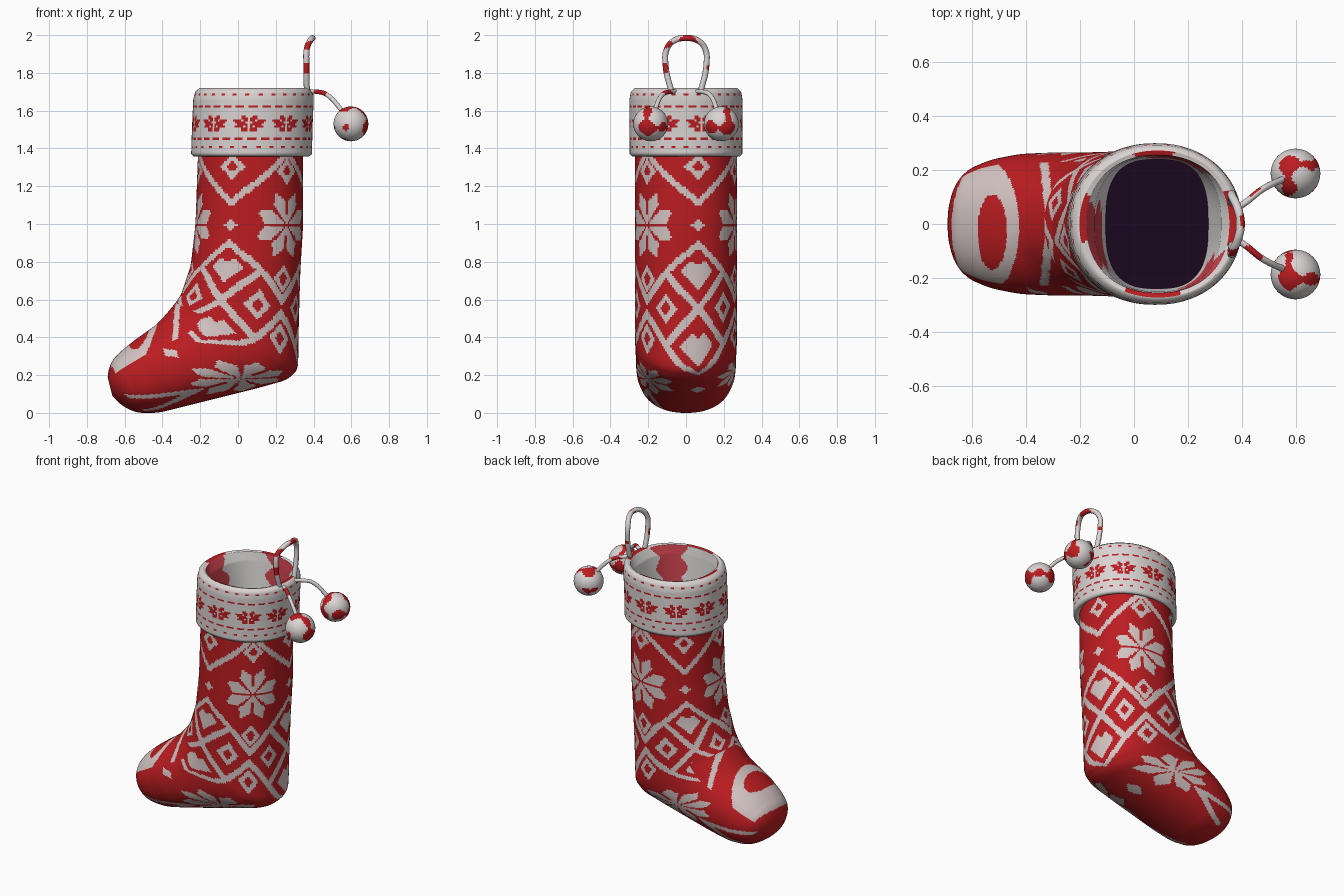
import bpy, bmesh, math
from math import sin, cos, pi, hypot, atan2
from mathutils import Vector

if "Cube" in bpy.data.objects:
    bpy.data.objects.remove(bpy.data.objects["Cube"])


def material(name, rgb):
    m = bpy.data.materials.new(name)
    m.use_nodes = True
    m.diffuse_color = (*rgb, 1)
    bsdf = m.node_tree.nodes["Principled BSDF"]
    bsdf.inputs["Base Color"].default_value = (*rgb, 1)
    bsdf.inputs["Roughness"].default_value = 0.8
    return m


RED, WOOL, CUFF, DARK, LINING, ROSE = range(6)
palette = [material("knit red", (0.50, 0.012, 0.015)),
           material("knit off white", (0.66, 0.56, 0.55)),
           material("cuff white", (0.70, 0.66, 0.65)),
           material("dark lining", (0.011, 0.002, 0.014)),
           material("lining white", (0.88, 0.84, 0.84)),
           material("rose red", (0.66, 0.06, 0.08))]
SEGMENTS = 180


def add_mesh(name, bm):
    mesh = bpy.data.meshes.new(name)
    bm.to_mesh(mesh)
    bm.free()
    obj = bpy.data.objects.new(name, mesh)
    bpy.context.collection.objects.link(obj)
    for m in palette:
        mesh.materials.append(m)


def resample(sections, step):
    """Linear rows (section position, values) about one step apart."""
    rows = []
    for i, (a, b) in enumerate(zip(sections, sections[1:])):
        gap = max(abs(p - q) for p, q in zip(a, b))
        n = max(1, round(gap / step))
        for k in range(n):
            rows.append((i + k / n, [p + (q - p) * k / n for p, q in zip(a, b)]))
    return rows + [(len(sections) - 1, list(sections[-1]))]


def loft(name, rows, point, paint, end_mat):
    """Skin rings of points; paint picks each face's material."""
    bm = bmesh.new()
    rings = [[bm.verts.new(point(2 * pi * s / SEGMENTS, vals)) for s in range(SEGMENTS)]
             for _, vals in rows]
    for r in range(len(rows) - 1):
        for s in range(SEGMENTS):
            n = (s + 1) % SEGMENTS
            f = bm.faces.new((rings[r][s], rings[r][n], rings[r + 1][n], rings[r + 1][s]))
            f.smooth = True
            f.material_index = paint(2 * pi * (s + 0.5) / SEGMENTS, rows[r],
                                     f.calc_center_median())
    end = bm.faces.new(rings[-1])
    end.material_index = end_mat
    bmesh.ops.recalc_face_normals(bm, faces=bm.faces)
    add_mesh(name, bm)


def spow(x, n):
    return math.copysign(abs(x) ** (2 / n), x)


# Knit motifs, each a test in flat pattern coordinates
def fold(a, count, axis, width):
    return abs(((a - axis) / (2 * pi) * count + 0.5) % 1 - 0.5) * width


def flake(x, y, size):
    r = hypot(x, y)
    off = abs(atan2(abs(y), abs(x)) % (pi / 4) - pi / 8) * r
    return off < min(r * 0.3, (size - r) * 0.75)


def ring(x, y, inner, outer):
    return inner < abs(x) + abs(y) < outer


def heart(x, y):
    x = abs(x)
    return x + abs(y) < 0.085 and y < 0.025 + x * 0.9


def patches(c, freq, level):
    return sin(freq * c.x) + sin(freq * c.y + 1) + sin(freq * c.z + 2) > level


# Stocking: front point, sole/back point, half width, pattern height
sections = [
    (-0.21, 1.42, 0.345, 1.42, 0.27, 1.42),
    (-0.225, 1.0, 0.345, 1.0, 0.27, 1.0),
    (-0.25, 0.78, 0.33, 0.75, 0.27, 0.75),
    (-0.30, 0.63, 0.322, 0.48, 0.27, 0.55),
    (-0.34, 0.57, 0.318, 0.23, 0.27, 0.38),
    (-0.40, 0.50, 0.26, 0.175, 0.268, 0.25),
    (-0.43, 0.47, 0.10, 0.13, 0.265, 0.13),
    (-0.47, 0.44, -0.10, 0.08, 0.265, 0.0),
    (-0.54, 0.39, -0.28, 0.035, 0.26, -0.15),
    (-0.61, 0.335, -0.42, 0.0, 0.24, -0.28),
    (-0.665, 0.28, -0.54, 0.0, 0.205, -0.38),
    (-0.685, 0.23, -0.62, 0.04, 0.15, -0.45),
    (-0.69, 0.19, -0.665, 0.09, 0.08, -0.5)]
raw = resample(sections, 0.0125)
body_rows = []
for i, (t, vals) in enumerate(raw):
    k = min(3, i, len(raw) - 1 - i)
    near = [v for _, v in raw[i - k:i + k + 1]]
    body_rows.append((t, [sum(c) / len(near) for c in zip(*near)]))


def body_point(a, s):
    fx, fz, bx, bz, w, _ = s
    c = spow(cos(a), 2.2) / 2
    return Vector(((fx + bx) / 2 + (bx - fx) * c, w * spow(sin(a), 2.2),
                   (fz + bz) / 2 + (bz - fz) * c))


def body_paint(a, row, c):
    v = row[1][5]
    # Toe patch and instep chevron
    if abs(a - pi) < 1.0 and v < 0.42:
        toe = (c.z > 0.19 and hypot((c.x + 0.55) / 0.125, (c.y + 0.01) / 0.25) < 1
               and hypot((c.x + 0.525) / 0.055, (c.y + 0.03) / 0.14) > 1)
        chevron = c.z > 0.3 and abs(c.x + 0.31 + 0.1 * abs(c.y)) < 0.016
        return WOOL if toe or chevron else RED
    # The knit slants as it turns into the foot
    v += (0.06 - 0.09 * cos(a)) * min(1, max(0, (0.7 - v) / 0.4))
    x = fold(a, 3, math.radians(-48), 0.58)
    h = 0.29 - x
    line = 0.022
    hit = (abs(v - 1.12 - 0.9 * h) < line or ring(x, v - 1.285, 0.03, 0.068)
           or ring(h, v - 1.31, 0.03, 0.068)
           or flake(x, v - 1.0, 0.185) or ring(h, v - 1.0, -1, 0.035)
           # Diamond lattice
           or abs(v - 0.90 + 0.95 * h) < line or abs(v - 0.30 - 0.95 * h) < line
           or (h < 0.158 and abs(abs(v - 0.60) - 0.95 * h) < line)
           or heart(h, v - 0.76) or heart(h, v - 0.45)
           or ring(x, v - 0.72, 0.03, 0.065) or ring(x, v - 0.47, 0.03, 0.065)
           or ring(x - 0.13, v - 0.6, 0.03, 0.065)
           # Foot
           or flake(x, v - 0.13, 0.185) or ring(h, v - 0.08, -1, 0.045)
           or (v > -0.36 and abs(v + 0.06 + 2.8 * x) < 0.06))
    return WOOL if hit else RED


loft("stocking_body", body_rows, body_point, body_paint, RED)

# Cuff: height, centre x, radius x, radius y, roundness; outside then lining
profile = [
    (1.38, 0.07, 0.28, 0.265, 2.1), (1.357, 0.07, 0.305, 0.285, 2.1),
    (1.37, 0.072, 0.32, 0.298, 2.1), (1.50, 0.075, 0.319, 0.299, 2.1),
    (1.66, 0.082, 0.319, 0.299, 2.1), (1.70, 0.086, 0.313, 0.292, 2.1),
    (1.72, 0.088, 0.29, 0.272, 2.1), (1.715, 0.088, 0.265, 0.255, 2.2),
    (1.66, 0.088, 0.235, 0.25, 2.4), (1.38, 0.085, 0.19, 0.24, 2.8)]


def cuff_point(a, s):
    z, cx, rx, ry, n = s
    return Vector((cx + rx * spow(cos(a), n), ry * spow(sin(a), n), z))


def cuff_paint(a, row, c):
    if row[0] >= 7:
        wide = 0.10 + 0.03 * sin(45 * c.z) + 0.02 * sin(9 * a)
        return ROSE if fold(a, 3, math.radians(-48), 0.58) < wide and c.z > 1.47 else LINING
    if row[0] >= 6:
        return RED if patches(c, 22, 1.2) else CUFF
    x, dot = fold(a, 10, math.radians(15), 0.19), fold(a, 30, 0, 0.063)
    hit = (flake(x, (c.z - 1.53) * 1.7, 0.084)
           or (abs(c.z - 1.62) < 0.006 and dot > 0.008)
           or (abs(c.z - 1.455) < 0.005 and dot > 0.014)
           or ring(dot, c.z - 1.685, -1, 0.012) or ring(dot, c.z - 1.405, -1, 0.012))
    return RED if hit else CUFF


loft("cuff", resample(profile, 0.011), cuff_point, cuff_paint, DARK)


# Cords
def cord(name, points, radius, level):
    curve = bpy.data.curves.new(name + "_path", "CURVE")
    curve.dimensions = "3D"
    curve.bevel_depth = radius
    curve.bevel_resolution = 3
    curve.resolution_u = 8
    curve.use_fill_caps = True
    spline = curve.splines.new("BEZIER")
    spline.bezier_points.add(len(points) - 1)
    for bp, p in zip(spline.bezier_points, points):
        bp.co = p
        bp.handle_left_type = bp.handle_right_type = "AUTO"
    helper = bpy.data.objects.new(name + "_path", curve)
    bpy.context.collection.objects.link(helper)
    tube = bpy.data.meshes.new_from_object(helper)
    bpy.data.objects.remove(helper)
    bm = bmesh.new()
    bm.from_mesh(tube)
    for f in bm.faces:
        f.smooth = True
        f.material_index = RED if patches(f.calc_center_median(), 48, level) else CUFF
    add_mesh(name, bm)


half_loop = [(0.365, 0.075, 1.69), (0.362, 0.108, 1.84), (0.365, 0.10, 1.93),
             (0.385, 0.055, 1.975)]
cord("hanging_loop", [(x, -y, z) for x, y, z in half_loop] + [(0.395, 0, 1.984)]
     + half_loop[::-1], 0.016, 0.35)

# Pompoms on their strings
for side, label in ((1, "rear"), (-1, "front")):
    cord(label + "_string", [(0.37, side * 0.05, 1.70), (0.42, side * 0.085, 1.70),
                             (0.47, side * 0.125, 1.685), (0.56, side * 0.17, 1.59)],
         0.012, 1.3)
    bm = bmesh.new()
    bmesh.ops.create_uvsphere(bm, u_segments=48, v_segments=28, radius=0.092)
    bmesh.ops.translate(bm, verts=bm.verts, vec=(0.598, side * 0.187, 1.53))
    for f in bm.faces:
        f.smooth = True
        f.material_index = RED if patches(f.calc_center_median(), 58, 0.7) else CUFF
    add_mesh(label + "_pompom", bm)
